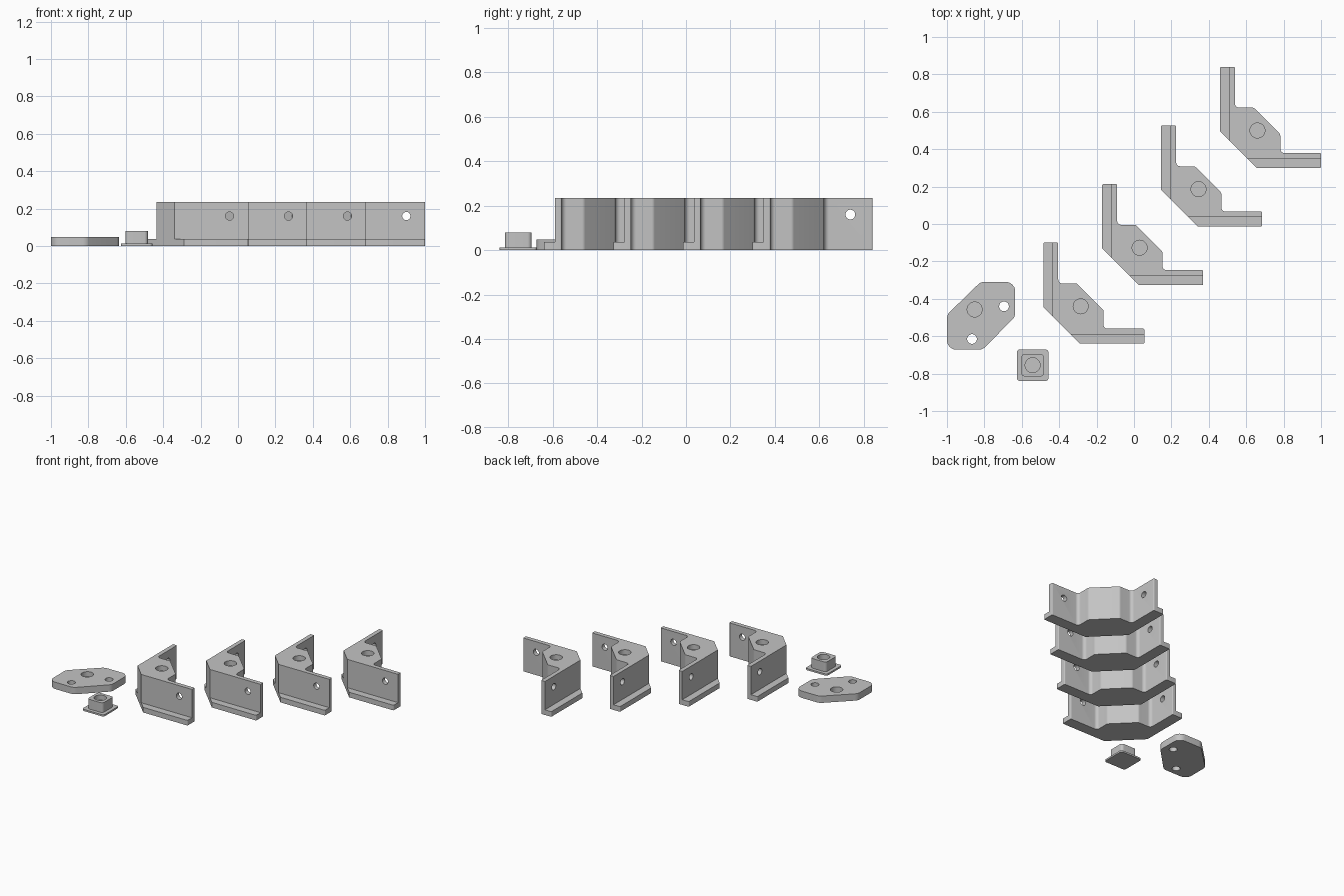
import bpy, bmesh, math
from mathutils import Vector, Matrix

if "Cube" in bpy.data.objects:
    bpy.data.objects.remove(bpy.data.objects["Cube"], do_unlink=True)

GREY = (0.55, 0.55, 0.55, 1.0)
grey = bpy.data.materials.new("plain grey")
grey.use_nodes = True
grey.diffuse_color = GREY
grey.node_tree.nodes["Principled BSDF"].inputs["Base Color"].default_value = GREY


def outline(corners, steps=6):
    """Round each (x, y, radius) corner of a closed polygon."""
    result = []
    for i, (x, y, r) in enumerate(corners):
        p = Vector((x, y, 0))
        if r == 0:
            result.append(p)
            continue
        before, after = corners[i - 1], corners[(i + 1) % len(corners)]
        a = (Vector((before[0], before[1], 0)) - p).normalized()
        b = (Vector((after[0], after[1], 0)) - p).normalized()
        half = a.angle(b) / 2
        centre = p + (a + b).normalized() * (r / math.sin(half))
        start = p + a * (r / math.tan(half)) - centre
        end = p + b * (r / math.tan(half)) - centre
        for k in range(steps + 1):
            result.append(centre + start.lerp(end, k / steps).normalized() * r)
    return result


def finish(name, bm):
    bmesh.ops.recalc_face_normals(bm, faces=bm.faces)
    mesh = bpy.data.meshes.new(name)
    bm.to_mesh(mesh)
    bm.free()
    mesh.materials.append(grey)
    obj = bpy.data.objects.new(name, mesh)
    bpy.context.collection.objects.link(obj)
    return obj


def prism(name, corners, height):
    bm = bmesh.new()
    face = bm.faces.new([bm.verts.new(p) for p in outline(corners)])
    top = bmesh.ops.extrude_face_region(bm, geom=[face], use_keep_orig=True)["geom"]
    verts = [g for g in top if isinstance(g, bmesh.types.BMVert)]
    bmesh.ops.translate(bm, verts=verts, vec=(0, 0, height))
    return finish(name, bm)


def box(low, high):
    bm = bmesh.new()
    low, high = Vector(low), Vector(high)
    bmesh.ops.create_cube(bm, size=1, matrix=Matrix.Translation((low + high) / 2)
                          @ Matrix.Diagonal((*(high - low), 1)))
    return finish("cutter", bm)


def drill(centre, radius, length, axis="Z"):
    turn = {"X": Matrix.Rotation(math.pi / 2, 4, "Y"),
            "Y": Matrix.Rotation(math.pi / 2, 4, "X"),
            "Z": Matrix.Identity(4)}[axis]
    bm = bmesh.new()
    bmesh.ops.create_cone(bm, cap_ends=True, segments=32, radius1=radius, radius2=radius,
                          depth=length, matrix=Matrix.Translation(centre) @ turn)
    return finish("cutter", bm)


def combine(obj, others, operation="DIFFERENCE"):
    """Apply booleans, then remove the helpers."""
    bpy.context.view_layer.objects.active = obj
    for other in others:
        mod = obj.modifiers.new("boolean", "BOOLEAN")
        mod.operation, mod.solver, mod.object = operation, "EXACT", other
        bpy.ops.object.modifier_apply(modifier=mod.name)
        bpy.data.objects.remove(other, do_unlink=True)


def smooth(obj):
    bpy.ops.object.select_all(action="DESELECT")
    obj.select_set(True)
    bpy.context.view_layer.objects.active = obj
    bpy.ops.object.shade_smooth_by_angle(angle=math.radians(30))


def square(half, radius):
    return [(x * half, y * half, radius) for x, y in ((-1, -1), (1, -1), (1, 1), (-1, 1))]


POCKET = 0.04   # radius of the round blind pockets
DEPTH = 0.035

# Corner bracket: half of the outline, mirrored across the diagonal
half = [(0, 0.195, 0), (0, 0.54, 0.006), (0.08, 0.54, 0.006),
        (0.08, 0.322, 0.022), (0.18, 0.322, 0.02)]
bracket = prism("corner_bracket_1", half + [(y, x, r) for x, y, r in reversed(half)], 0.235)
combine(bracket, [
    box((-0.1, -0.1, 0.036), (0.05, 0.7, 0.4)),     # ledges along the outside
    box((-0.1, -0.1, 0.036), (0.7, 0.05, 0.4)),
    drill((0.2, 0.2, 0.235), POCKET, 2 * DEPTH),    # pocket in the top
    drill((0.44, 0.06, 0.16), 0.022, 0.2, "Y"),     # screw holes in the arms
    drill((0.06, 0.44, 0.16), 0.022, 0.2, "X"),
])
smooth(bracket)
bracket.location = (-0.485, -0.64, 0)

# Diagonal row of identical brackets
for i in range(1, 4):
    copy = bracket.copy()
    copy.name = f"corner_bracket_{i + 1}"
    copy.location = (-0.485 + 0.315 * i, -0.64 + 0.3133 * i, 0)
    bpy.context.collection.objects.link(copy)

# Flat plate with two through holes and one pocket
plate = prism("drilled_plate", [
    (-1, -0.672, 0.05), (-0.81, -0.672, 0.05), (-0.635, -0.495, 0.05),
    (-0.635, -0.31, 0.05), (-0.82, -0.31, 0.05), (-1, -0.485, 0.05)], 0.048)
combine(plate, [
    drill((-0.695, -0.44, 0), 0.026, 0.3),
    drill((-0.866, -0.615, 0), 0.026, 0.3),
    drill((-0.852, -0.457, 0.048), POCKET, 2 * DEPTH),
])
smooth(plate)

# Small square cap: thin base, raised boss with a pocket
cap = prism("square_cap", square(0.084, 0.015), 0.012)
boss = prism("boss", square(0.06, 0.018), 0.08)
combine(cap, [boss], "UNION")
combine(cap, [drill((0, 0, 0.08), POCKET, 2 * DEPTH)])
cap.location = (-0.542, -0.755, 0)
smooth(cap)
